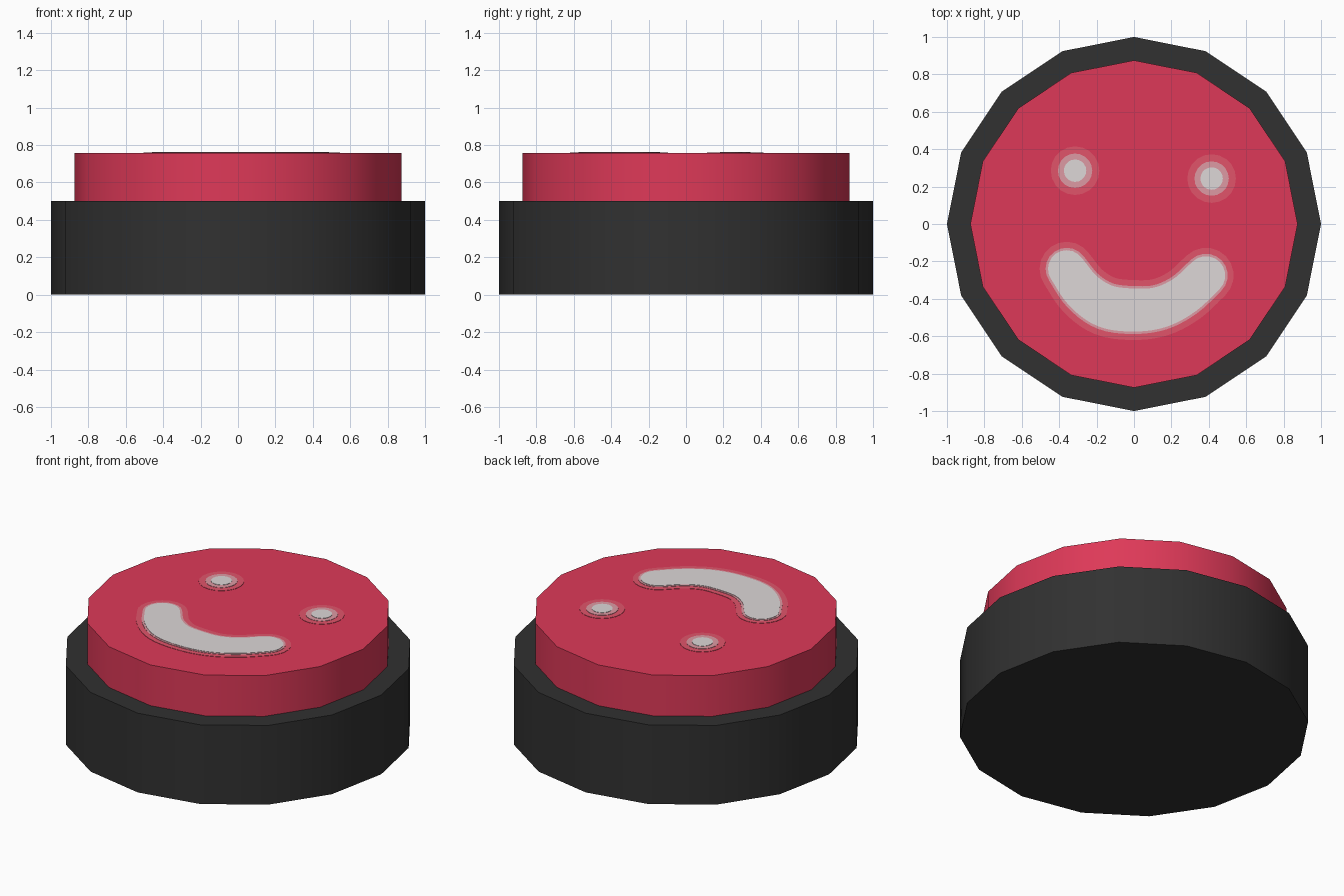
import bpy, bmesh, math
from mathutils import Vector

if "Cube" in bpy.data.objects:
    bpy.data.objects.remove(bpy.data.objects["Cube"])


def material(name, rgb):
    # sRGB 0-255 to linear
    lin = [((c / 255 + 0.055) / 1.055) ** 2.4 if c > 10 else c / 3295 for c in rgb]
    m = bpy.data.materials.new(name)
    m.diffuse_color = (*lin, 1)
    m.use_nodes = True
    m.node_tree.nodes["Principled BSDF"].inputs["Base Color"].default_value = m.diffuse_color
    return m


BLACK = material("charcoal", (49, 49, 49))
RED = material("button red", (222, 57, 88))
HALO = material("soft red halo", (225, 84, 106))
PINK = material("pale pink edge", (222, 154, 164))
WHITE = material("off white", (221, 215, 215))


def prism(name, outline, z0, z1, mat):
    """Closed solid from a 2D outline, extruded from z0 to z1."""
    bm = bmesh.new()
    face = bm.faces.new([bm.verts.new((x, y, z0)) for x, y in outline])
    new = bmesh.ops.extrude_face_region(bm, geom=[face], use_keep_orig=True)["geom"]
    bmesh.ops.translate(bm, vec=(0, 0, z1 - z0),
                        verts=[g for g in new if isinstance(g, bmesh.types.BMVert)])
    bmesh.ops.recalc_face_normals(bm, faces=bm.faces)
    mesh = bpy.data.meshes.new(name)
    bm.to_mesh(mesh)
    bm.free()
    mesh.materials.append(mat)
    ob = bpy.data.objects.new(name, mesh)
    bpy.context.collection.objects.link(ob)
    return ob


def circle(r, n, cx=0, cy=0):
    return [(cx + r * math.cos(2 * math.pi * i / n),
             cy + r * math.sin(2 * math.pi * i / n)) for i in range(n)]


def smooth_path(pts, steps=5):
    """Catmull-Rom samples through points (x, y, radius)."""
    p = [Vector(q) for q in pts]
    p = [2 * p[0] - p[1]] + p + [2 * p[-1] - p[-2]]
    out = []
    for a, b, c, d in zip(p, p[1:], p[2:], p[3:]):
        for i in range(steps):
            t = i / steps
            out.append(0.5 * (2 * b + (c - a) * t + (2 * a - 5 * b + 4 * c - d) * t * t
                              + (3 * b - a - 3 * c + d) * t ** 3))
    return out + [p[-2]]


def stroke(path, grow):
    """Outline of a round-ended brush stroke, widened by grow."""
    left, right = [], []
    for i, q in enumerate(path):
        d = (path[min(i + 1, len(path) - 1)] - path[max(i - 1, 0)]).xy.normalized()
        n = Vector((-d.y, d.x)) * (q.z + grow)
        left.append(q.xy + n)
        right.append(q.xy - n)

    def cap(q, start):
        a0 = math.atan2(start.y - q.y, start.x - q.x)
        return [q.xy + (q.z + grow) * Vector((math.cos(a0 + math.pi * k / 10),
                                              math.sin(a0 + math.pi * k / 10)))
                for k in range(1, 10)]

    return right + cap(path[-1], right[-1]) + left[::-1] + cap(path[0], left[0])


# Base and pressed button, both 16-sided with smooth sides
TOP = 0.757
base = prism("base", circle(1.0, 16), 0, 0.5, BLACK)
button = prism("button", circle(0.875, 16), 0.48, TOP, RED)
for ob in (base, button):
    bpy.ops.object.select_all(action="DESELECT")
    ob.select_set(True)
    bpy.context.view_layer.objects.active = ob
    bpy.ops.object.shade_smooth_by_angle(angle=math.radians(35))

# Painted face: three stacked thin plates per feature
smile = smooth_path([(-0.36, -0.24, 0.1), (-0.27, -0.36, 0.108), (-0.15, -0.44, 0.115),
                     (0, -0.46, 0.115), (0.14, -0.445, 0.11), (0.27, -0.38, 0.105),
                     (0.385, -0.275, 0.103)])
layers = [("halo", HALO, 0.045, 0.13), ("edge", PINK, 0.013, 0.092),
          ("fill", WHITE, 0, 0.06)]
for i, (label, mat, grow, eye_r) in enumerate(layers):
    z = TOP + 0.002 * (i + 1)
    prism("smile_" + label, stroke(smile, grow), TOP - 0.001, z, mat)
    for side, x, y in (("left", -0.315, 0.285), ("right", 0.415, 0.243)):
        prism(f"{side}_eye_{label}", circle(eye_r, 20, x, y), TOP - 0.001, z, mat)
